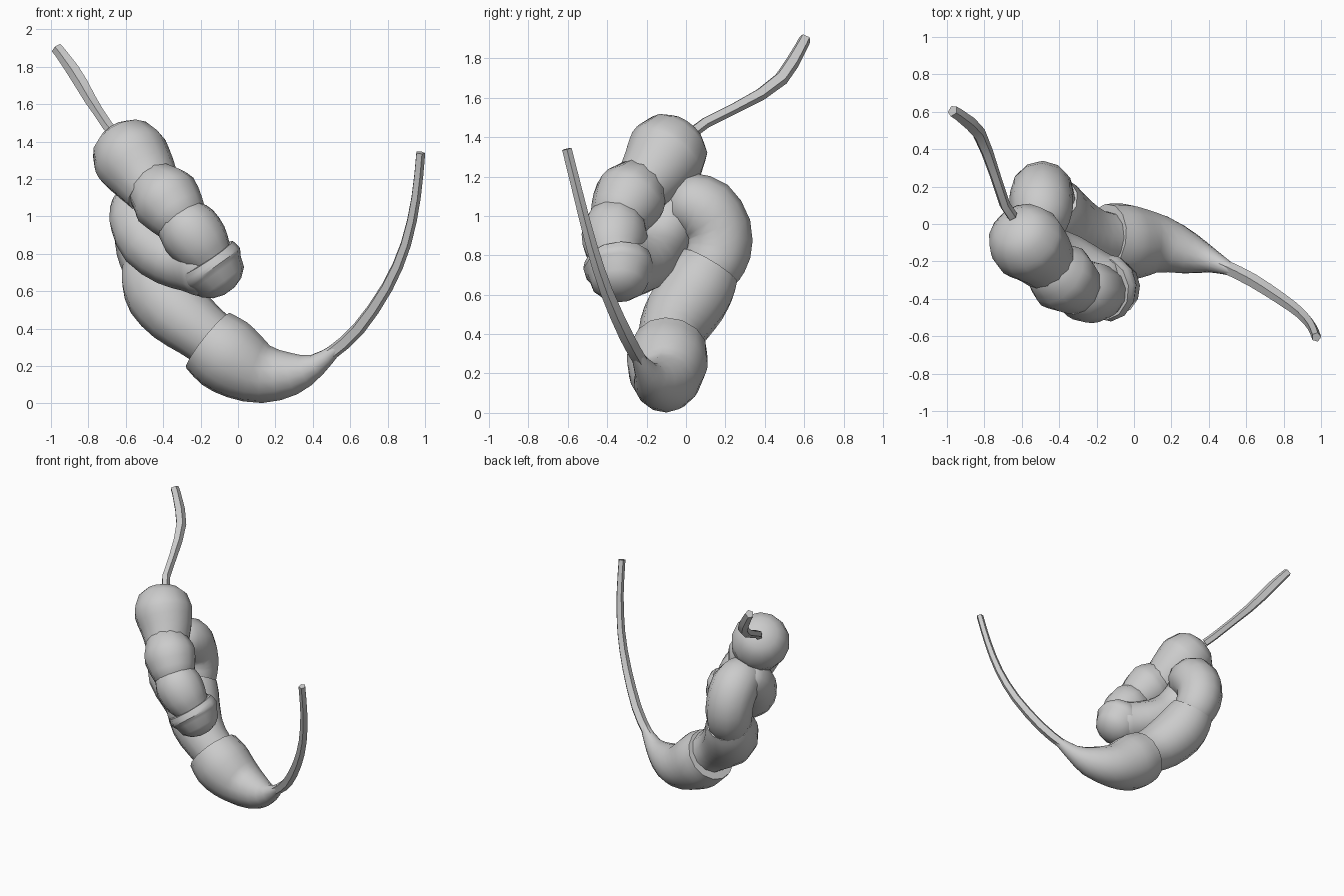
import bpy, math
from mathutils import Vector

if "Cube" in bpy.data.objects:
    bpy.data.objects.remove(bpy.data.objects["Cube"], do_unlink=True)

grey = bpy.data.materials.new("plain grey")
grey.diffuse_color = (0.6, 0.6, 0.6, 1)
grey.use_nodes = True
grey.node_tree.nodes["Principled BSDF"].inputs["Base Color"].default_value = (0.6, 0.6, 0.6, 1)


def spline(a, b, c, d, t):
    """Catmull-Rom point between b and c."""
    return 0.5 * (2 * b + (c - a) * t + (2 * a - 5 * b + 4 * c - d) * t * t
                  + (3 * b - a - 3 * c + d) * t ** 3)


def dome(end, inner):
    """Shrinking rings that round off a tube end."""
    way = (end.xyz - inner.xyz).normalized()
    return [Vector((*(end.xyz + way * end.w * 0.75 * math.sin(a)), end.w * math.cos(a)))
            for a in (0.5, 0.95, 1.35)]


def tube(name, stations, sides=12, steps=2, round_start=False, round_end=False):
    """Swept round body; each station is x, y, z, radius."""
    pts = [Vector(s) for s in stations]
    pts = [2 * pts[0] - pts[1]] + pts + [2 * pts[-1] - pts[-2]]
    path = []
    for i in range(1, len(pts) - 2):
        path += [spline(*pts[i - 1:i + 3], k / steps) for k in range(steps)]
    path.append(pts[-2])
    head = dome(path[0], path[1])[::-1] if round_start else []
    tail = dome(path[-1], path[-2]) if round_end else []
    path = head + path + tail
    verts, faces, normal = [], [], Vector((0.3, 0.9, 0.3))
    for i, p in enumerate(path):
        tan = (path[min(i + 1, len(path) - 1)].xyz - path[max(i - 1, 0)].xyz).normalized()
        normal = (normal - tan * normal.dot(tan)).normalized()
        side = tan.cross(normal)
        for k in range(sides):
            a = 2 * math.pi * k / sides
            verts.append(p.xyz + (normal * math.cos(a) + side * math.sin(a)) * p.w)
    for i in range(len(path) - 1):
        for k in range(sides):
            n = (k + 1) % sides
            faces.append((i * sides + k, i * sides + n, (i + 1) * sides + n, (i + 1) * sides + k))
    faces.append(tuple(reversed(range(sides))))
    faces.append(tuple(range(len(verts) - sides, len(verts))))
    mesh = bpy.data.meshes.new(name)
    mesh.from_pydata(verts, [], faces)
    mesh.materials.append(grey)
    ob = bpy.data.objects.new(name, mesh)
    bpy.context.collection.objects.link(ob)
    bpy.ops.object.select_all(action='DESELECT')
    ob.select_set(True)
    bpy.context.view_layer.objects.active = ob
    bpy.ops.object.shade_smooth_by_angle(angle=math.radians(35))


# Thin strands at both ends
tube("lower_strand", [(0.975, -0.605, 1.34, .026), (0.95, -0.545, 1.1, .027), (0.895, -0.48, 0.85, .03),
                      (0.795, -0.405, 0.62, .034), (0.64, -0.305, 0.395, .038), (0.5, -0.235, 0.27, .038),
                      (0.41, -0.2, 0.215, .04)], sides=5)
tube("upper_strand", [(-0.65, 0.04, 1.43, .03), (-0.69, 0.1, 1.475, .03), (-0.74, 0.25, 1.55, .03),
                      (-0.785, 0.38, 1.62, .034), (-0.83, 0.485, 1.7, .038), (-0.88, 0.54, 1.78, .038),
                      (-0.945, 0.59, 1.87, .033), (-0.97, 0.605, 1.9, .032)], sides=5, steps=1)

# Horn-shaped base with a flat rim
tube("base_horn", [(0.53, -0.25, 0.295, .03), (0.42, -0.2, 0.205, .062), (0.3, -0.16, 0.16, .112),
                   (0.15, -0.11, 0.155, .155), (0.03, -0.1, 0.2, .19),
                   (-0.07, -0.095, 0.265, .207), (-0.16, -0.08, 0.335, .19)], sides=14)

# Bulging links of the coil
tube("lower_link", [(-0.1, -0.09, 0.31, .15), (-0.21, -0.08, 0.395, .162), (-0.32, -0.04, 0.485, .185),
                    (-0.41, 0.03, 0.59, .195), (-0.445, 0.085, 0.68, .185), (-0.46, 0.125, 0.745, .162)])
tube("back_link", [(-0.465, 0.13, 0.74, .155), (-0.485, 0.165, 0.82, .165), (-0.495, 0.165, 0.93, .168),
                   (-0.495, 0.1, 1.03, .17), (-0.5, 0.02, 1.065, .155)], round_start=True, round_end=True)
tube("inner_link", [(-0.53, 0.01, 1.06, .145), (-0.54, -0.075, 0.98, .15), (-0.48, -0.15, 0.86, .155),
                    (-0.36, -0.2, 0.775, .152), (-0.25, -0.27, 0.745, .155), (-0.19, -0.315, 0.735, .168)],
     round_start=True, round_end=True)
tube("turning_cup", [(-0.115, -0.34, 0.695, .16), (-0.14, -0.34, 0.73, .182), (-0.17, -0.345, 0.775, .17)],
     round_start=True)
tube("front_link", [(-0.15, -0.355, 0.78, .13), (-0.2, -0.365, 0.85, .16), (-0.26, -0.36, 0.925, .167),
                    (-0.305, -0.345, 0.97, .148)], round_start=True, round_end=True)
tube("upper_link", [(-0.325, -0.33, 1.01, .162), (-0.385, -0.285, 1.09, .187), (-0.43, -0.25, 1.135, .165)],
     round_start=True, round_end=True)
tube("top_link", [(-0.45, -0.23, 1.13, .15), (-0.505, -0.16, 1.22, .182), (-0.565, -0.105, 1.305, .207),
                  (-0.59, -0.075, 1.345, .198)], sides=14, round_end=True)
